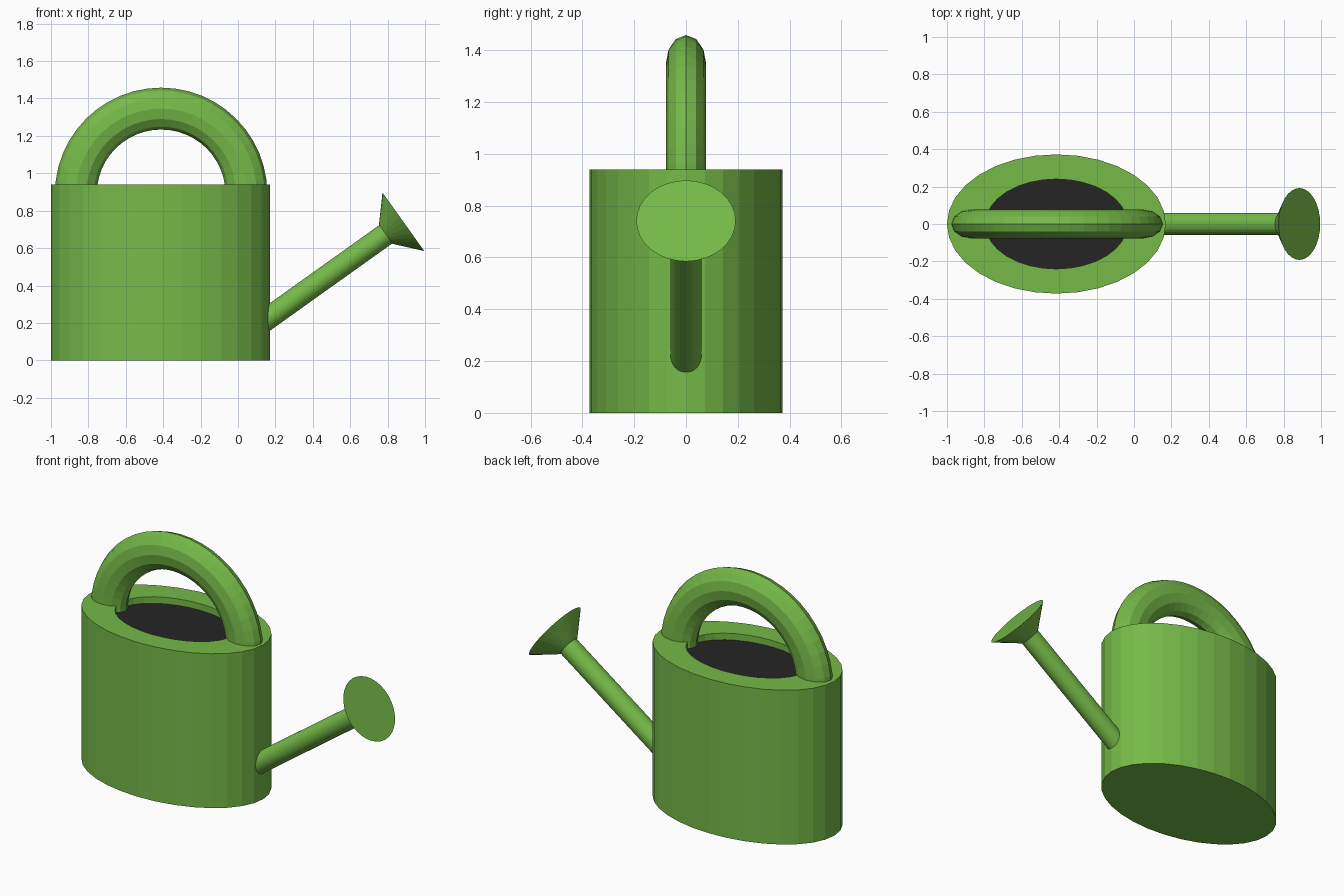
import bpy, bmesh, math
from mathutils import Vector

if "Cube" in bpy.data.objects:
    bpy.data.objects.remove(bpy.data.objects["Cube"])


def material(name, rgb):
    m = bpy.data.materials.new(name)
    m.diffuse_color = (*rgb, 1)
    m.use_nodes = True
    m.node_tree.nodes["Principled BSDF"].inputs["Base Color"].default_value = m.diffuse_color
    return m


green = material("leaf green", (0.18, 0.49, 0.065))
black = material("dark interior", (0.018, 0.018, 0.018))


def loft(name, rings, mats, closing_material=0):
    """Skin a list of closed rings and cap both ends."""
    bm = bmesh.new()
    loops = [[bm.verts.new(p) for p in ring] for ring in rings]
    n = len(loops[0])
    for a, b in zip(loops, loops[1:]):
        for i in range(n):
            j = (i + 1) % n
            bm.faces.new((a[i], a[j], b[j], b[i]))
    bm.faces.new(loops[0][::-1])
    end = bm.faces.new(loops[-1])
    bmesh.ops.recalc_face_normals(bm, faces=bm.faces)
    end.material_index = closing_material
    mesh = bpy.data.meshes.new(name)
    bm.to_mesh(mesh)
    bm.free()
    for m in mats:
        mesh.materials.append(m)
    obj = bpy.data.objects.new(name, mesh)
    bpy.context.collection.objects.link(obj)
    return obj


def ring(center, u, v, n):
    """Ellipse around center with half axes u and v."""
    c, u, v = Vector(center), Vector(u), Vector(v)
    return [c + u * math.cos(2 * math.pi * i / n) + v * math.sin(2 * math.pi * i / n)
            for i in range(n)]


# Oval body with a rim and a shallow dark opening
CX = -0.415
profile = [(0.585, 0.372, 0), (0.585, 0.372, 0.94),
           (0.38, 0.24, 0.94), (0.38, 0.24, 0.90)]
loft("body", [ring((CX, 0, z), (rx, 0, 0), (0, ry, 0), 32) for rx, ry, z in profile],
     [green, black], closing_material=1)

# Arched handle: a flattened 12-sided tube swept over a half circle
STEPS, RADIUS = 24, 0.456
arch = []
for k in range(STEPS + 1):
    t = math.pi * k / STEPS
    out = Vector((math.cos(t), 0, math.sin(t)))
    arch.append(ring(Vector((-0.411, 0, 0.89)) + out * RADIUS, out * 0.112, (0, 0.078, 0), 12))
loft("handle", arch, [green])

# Slanted spout and flared sprinkler head share one axis
tilt = math.radians(35.5)
axis = Vector((math.cos(tilt), 0, math.sin(tilt)))
side = Vector((-math.sin(tilt), 0, math.cos(tilt)))
tip = Vector((0.884, 0, 0.741))


def along_spout(name, sections):
    loft(name, [ring(tip + axis * d, side * r, (0, r, 0), 32) for d, r in sections], [green])


along_spout("spout", [(-0.97, 0.06), (-0.11, 0.06)])
along_spout("sprinkler_head", [(-0.115, 0.063), (0, 0.192)])
